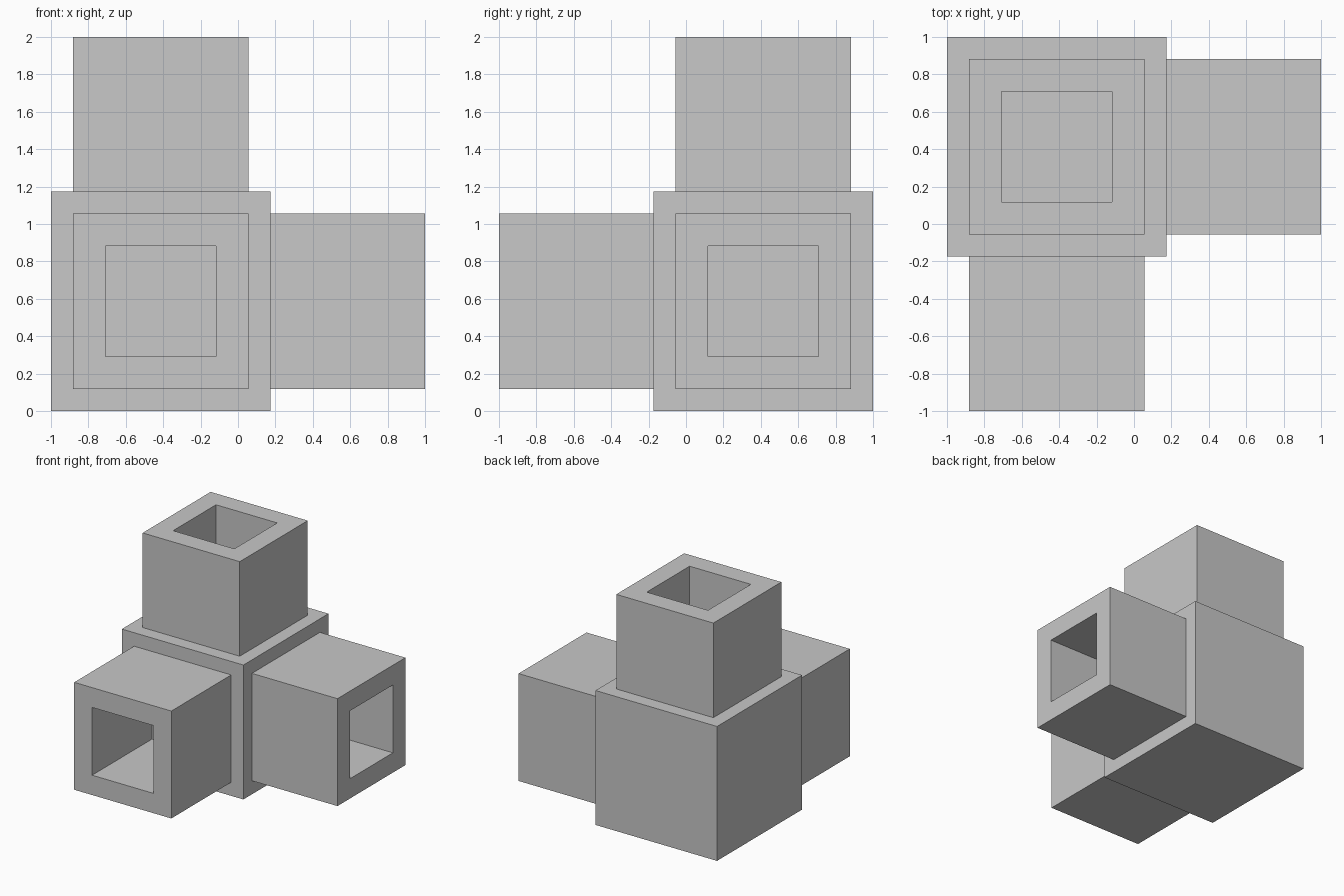
import bpy
import bmesh
from mathutils import Matrix, Vector

cube = bpy.data.objects.get("Cube")
if cube:
    bpy.data.objects.remove(cube, do_unlink=True)

CORE = 1.174                  # side of the corner block
ARM = 0.938                   # side of each square arm
HOLE = 0.592                  # side of each square socket
REACH = 2 - CORE              # how far an arm stands out of the block
EMBED = 0.02                  # overlap of an arm with the block
CENTRE = Vector((CORE / 2 - 1, 1 - CORE / 2, CORE / 2))

grey = bpy.data.materials.new("plain grey")
grey.use_nodes = True
colour = (0.58, 0.58, 0.58, 1)
grey.diffuse_color = colour
grey.node_tree.nodes["Principled BSDF"].inputs["Base Color"].default_value = colour


def add_object(name, bm):
    mesh = bpy.data.meshes.new(name)
    bmesh.ops.recalc_face_normals(bm, faces=bm.faces)
    bm.to_mesh(mesh)
    bm.free()
    mesh.materials.append(grey)
    obj = bpy.data.objects.new(name, mesh)
    bpy.context.collection.objects.link(obj)
    return obj


def socket_arm(name, direction):
    """Square arm with a blind square socket in its outer end."""
    direction = Vector(direction)
    length = REACH + EMBED
    bm = bmesh.new()
    bmesh.ops.create_cube(bm, size=1)
    bmesh.ops.scale(bm, vec=(ARM, ARM, length), verts=bm.verts)
    end = max(bm.faces, key=lambda f: f.calc_center_median().z)
    # Rim around the socket
    mouth = bmesh.ops.extrude_discrete_faces(bm, faces=[end])["faces"][0]
    bmesh.ops.scale(bm, vec=(HOLE / ARM, HOLE / ARM, 1), verts=mouth.verts)
    # Socket walls and floor
    floor = bmesh.ops.extrude_discrete_faces(bm, faces=[mouth])["faces"][0]
    bmesh.ops.translate(bm, vec=(0, 0, -REACH), verts=floor.verts)
    # Point the arm outwards from the block
    turn = Vector((0, 0, 1)).rotation_difference(direction).to_matrix().to_4x4()
    offset = CENTRE + direction * (CORE / 2 - EMBED + length / 2)
    bm.transform(Matrix.Translation(offset) @ turn)
    return add_object(name, bm)


# Corner block
block = bmesh.new()
bmesh.ops.create_cube(block, size=CORE, matrix=Matrix.Translation(CENTRE))
add_object("corner_block", block)

# Three socket arms
for arm_name, axis in (("left_arm", (1, 0, 0)),
                       ("front_arm", (0, -1, 0)),
                       ("top_arm", (0, 0, 1))):
    socket_arm(arm_name, axis)
